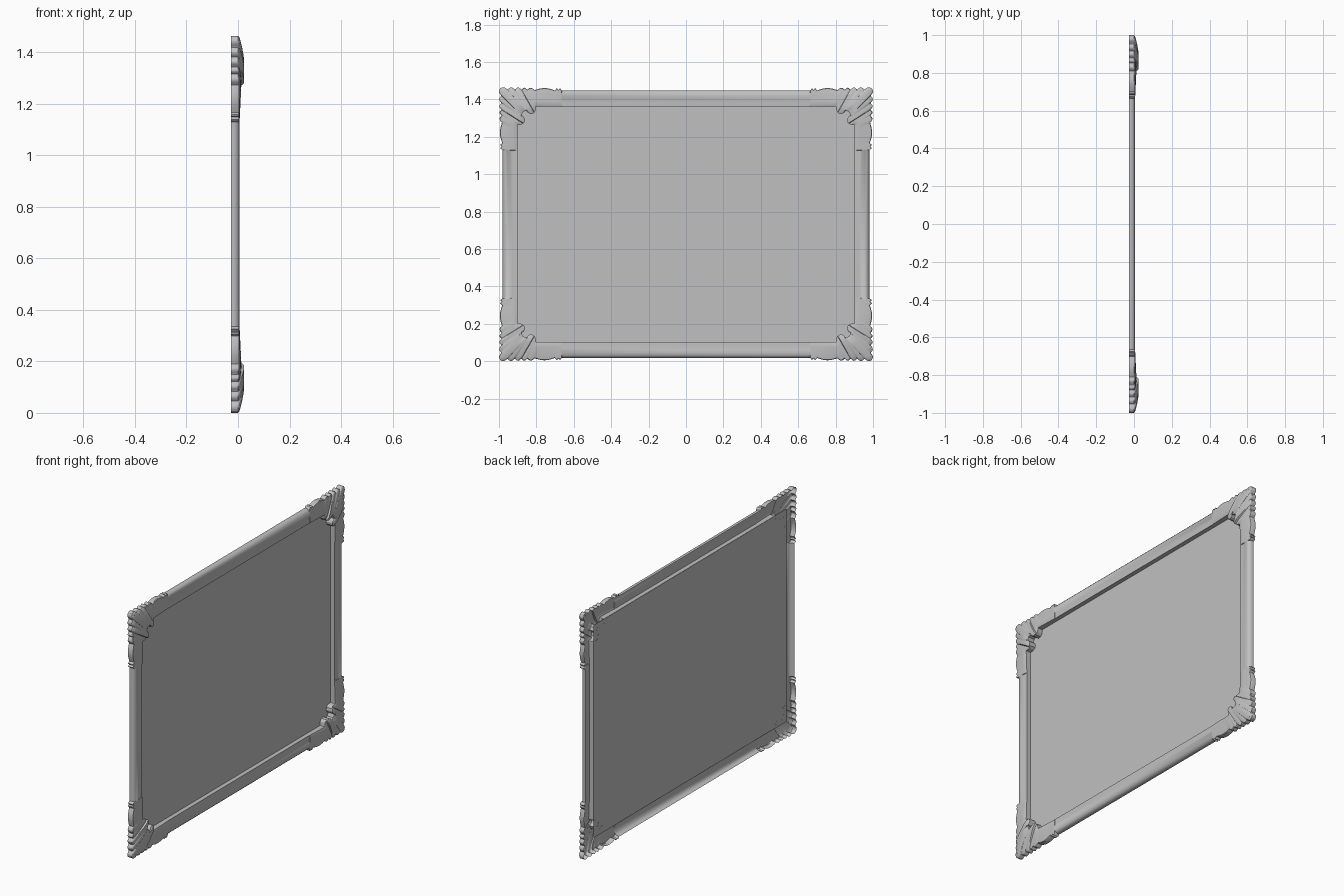
import bpy, bmesh, math
from mathutils import Vector

cube = bpy.data.objects.get("Cube")
if cube:
    bpy.data.objects.remove(cube, do_unlink=True)

HALF_Y, HALF_Z = 1.0, 0.7325        # outer half sizes
IN_Y, IN_Z = 0.902, 0.63            # opening half sizes
BACK = -0.027
ARM = 0.335                         # length of each corner ornament arm

grey = bpy.data.materials.new("plain_grey")
grey.use_nodes = True
colour = (0.53, 0.53, 0.53, 1)
grey.diffuse_color = colour
grey.node_tree.nodes["Principled BSDF"].inputs["Base Color"].default_value = colour

# Cross-sections from outer edge (0) to inner edge (1): position, height
RAIL = [(0, BACK), (0, -.014), (.05, -.004), (.15, .003), (.3, .006),
        (.5, .005), (.65, .002), (.85, .003), (1, .002), (1, BACK)]
ORNAMENT = [(0, BACK), (0, .0), (.03, .004), (.15, .005), (.35, .006),
            (.55, .006), (.7, .006), (.88, .006), (1, .003), (1, BACK)]
BULGE = [0, 0, .03, .25, .55, .8, .95, 1, .75, 0]

# Scallop boundaries along an arm, measured from the corner
LOBES = [0, .045, .085, .12, .15, .19, .3, .318, ARM]

# Inner corner scrolls: arm fraction, distance along, distance across
SCROLL = [(0, .03, .03), (.1, .05, .022), (.16, .056, .034), (.24, .07, .041),
          (.32, .086, .038), (.4, .097, .024), (.46, .1, 0), (1, .235, 0)]


def lobe_depth(s):
    for a, b in zip(LOBES, LOBES[1:]):
        if s <= b:
            return .012 * (1 - math.sin(math.pi * (s - a) / (b - a))) + .02 * s
    return .012


def scroll(t):
    for (a, p, q), (b, r, v) in zip(SCROLL, SCROLL[1:]):
        if t <= b:
            k = (t - a) / (b - a)
            return p + (r - p) * k, q + (v - q) * k
    return SCROLL[-1][1:]


def place(along, across, top, size):
    """Corner-relative offsets to y, z on the top or side arm."""
    dy, dz = (along, across) if top else (across, along)
    return Vector((size[0] - dy, size[1] - dz))


def section(outer, inner, profile, bulge=0):
    return [(x + bulge * k, *outer.lerp(inner, f))
            for (f, x), k in zip(profile, BULGE)]


OUT, IN = (HALF_Y, HALF_Z), (IN_Y, IN_Z)


def arm(top):
    """Cross-sections from the corner to the middle of one side."""
    rows = []
    count = 72
    for i in range(count + 1):
        t = i / count
        s = max(.0065, t * ARM)
        e = .0065 if i == 0 else lobe_depth(s)
        d, c = scroll(t)
        fade = max(0, (.235 - d) / .14)
        bulge = .018 if d < .09 else .007 * min(1, fade)
        rows.append(section(place(s, e, top, OUT), place(d, c, top, IN),
                            ORNAMENT, bulge))
    edge = .0175 if top else .02
    for last in (False, True):
        s = (HALF_Y if top else HALF_Z) if last else ARM + .001
        d = (IN_Y if top else IN_Z) if last else .236
        rows.append(section(place(s, edge, top, OUT), place(d, 0, top, IN), RAIL))
    return rows


def finish(bm, name, location):
    mesh = bpy.data.meshes.new(name)
    bm.to_mesh(mesh)
    bm.free()
    obj = bpy.data.objects.new(name, mesh)
    obj.location = location
    bpy.context.collection.objects.link(obj)
    mesh.materials.append(grey)
    return obj


# Frame: one quarter lofted, then mirrored to all four corners
bm = bmesh.new()
rows = arm(True)[::-1] + arm(False)[1:]
grid = [[bm.verts.new(p) for p in row] for row in rows]
for a, b in zip(grid, grid[1:]):
    for j in range(len(a) - 1):
        bm.faces.new((a[j], a[j + 1], b[j + 1], b[j]))
bm.normal_update()
if sum(f.normal.x * f.calc_area() for f in bm.faces) < 0:
    bmesh.ops.reverse_faces(bm, faces=bm.faces[:])
frame = finish(bm, "ornate_frame", (0, 0, HALF_Z))
mirror = frame.modifiers.new("four_corners", "MIRROR")
mirror.use_axis = (False, True, True)
mirror.merge_threshold = .0005

# Panel: plain rectangle behind the opening
bm = bmesh.new()
bmesh.ops.create_cube(bm, size=1)
bmesh.ops.scale(bm, vec=(.003, 2 * IN_Y + .004, 2 * IN_Z + .004), verts=bm.verts)
finish(bm, "back_panel", (BACK + .002, 0, HALF_Z))

bpy.ops.object.select_all(action="DESELECT")
frame.select_set(True)
bpy.context.view_layer.objects.active = frame
bpy.ops.object.shade_smooth_by_angle(angle=math.radians(35))
